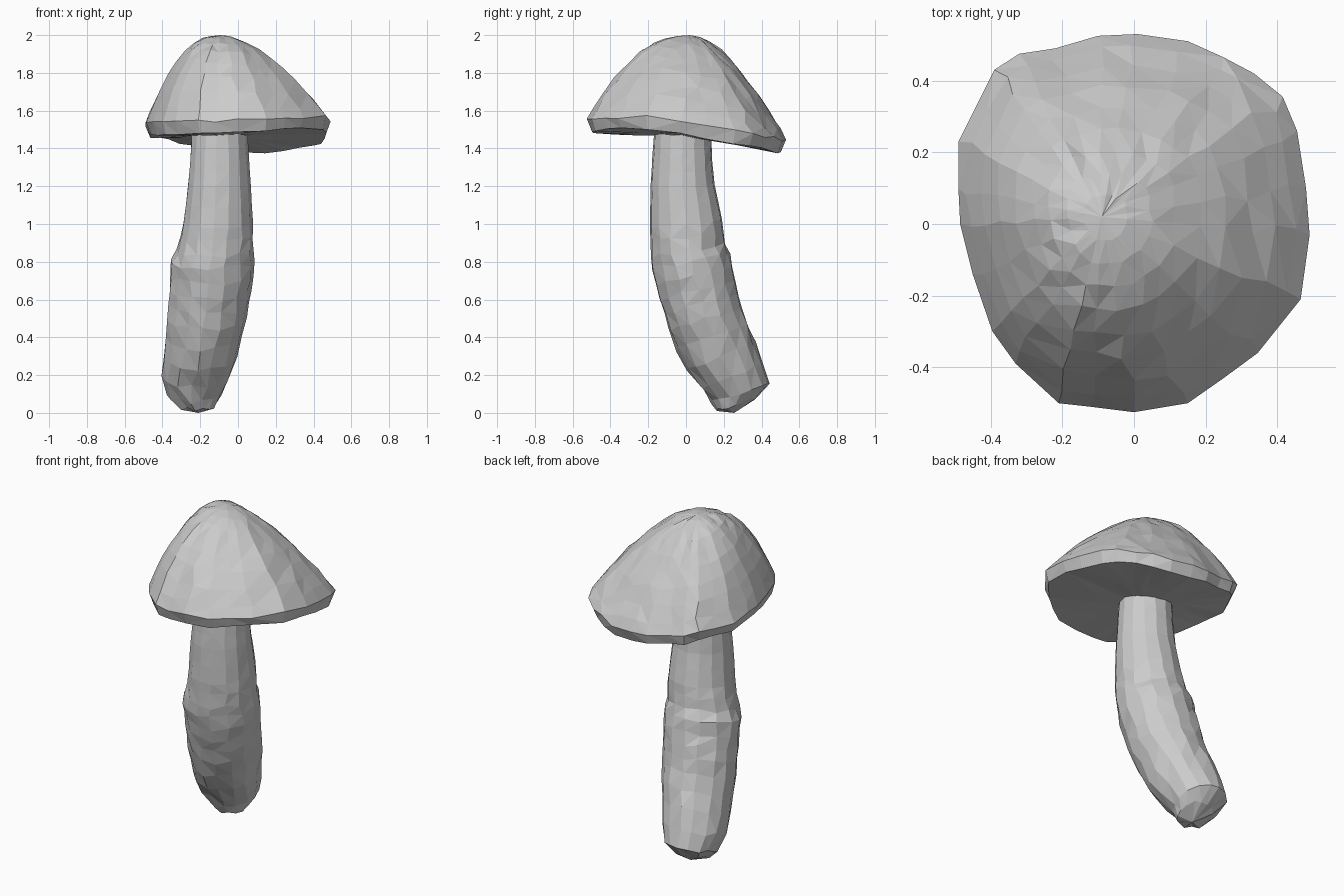
import bpy, bmesh, math, random

if "Cube" in bpy.data.objects:
    bpy.data.objects.remove(bpy.data.objects["Cube"])

random.seed(4)


def jit(a):
    return random.uniform(-a, a)


def loft(name, rings, start=None, end=None):
    """Skin a list of equal-length point rings, closing the ends on a point."""
    n = len(rings[0])
    verts = [p for r in rings for p in r]
    faces = []
    for j in range(len(rings) - 1):
        for i in range(n):
            k = (i + 1) % n
            faces.append((j * n + i, j * n + k, (j + 1) * n + k, (j + 1) * n + i))
    last = (len(rings) - 1) * n
    if start:
        verts.append(start)
        faces += [(len(verts) - 1, (i + 1) % n, i) for i in range(n)]
    if end:
        verts.append(end)
        faces += [(len(verts) - 1, last + i, last + (i + 1) % n) for i in range(n)]
    mesh = bpy.data.meshes.new(name)
    mesh.from_pydata(verts, [], faces)
    # Triangulate for the faceted, carved look
    bm = bmesh.new()
    bm.from_mesh(mesh)
    bmesh.ops.triangulate(bm, faces=bm.faces[:], quad_method='SHORT_EDGE')
    bm.to_mesh(mesh)
    bm.free()
    obj = bpy.data.objects.new(name, mesh)
    bpy.context.collection.objects.link(obj)
    return obj


# Stem: leaning rings given as centre x, y, z, radius x, y, tilt
stem = [
    (-.220, .265, .045, .10, .10, .33),
    (-.235, .290, .11, .145, .15, .33),
    (-.225, .245, .20, .18, .165, .37),
    (-.200, .187, .30, .19, .178, .36),
    (-.178, .142, .40, .20, .187, .34),
    (-.163, .104, .50, .21, .192, .30),
    (-.145, .061, .65, .215, .20, .25),
    (-.135, .025, .80, .216, .204, .18),
    (-.122, .010, .86, .200, .195, .16),
    (-.106, .000, 1.0, .183, .190, .12),
    (-.100, -.018, 1.2, .165, .168, .05),
    (-.098, -.02, 1.35, .154, .157, .02),
    (-.098, -.018, 1.475, .147, .149, 0),
]
# Halve the long gaps so the facets stay small
dense = []
for a, b in zip(stem, stem[1:]):
    dense.append(a)
    if b[2] - a[2] > .12:
        dense.append(tuple((p + q) / 2 for p, q in zip(a, b)))
dense.append(stem[-1])

SIDES = 15
rings = []
for cx, cy, cz, rx, ry, tilt in dense:
    rough = .010 if cz < .95 else .003
    ring = []
    for i in range(SIDES):
        a = 2 * math.pi * (i + jit(rough * 12)) / SIDES
        s = 1.015 + jit(rough * 2.5)
        dy = ry * s * math.sin(a)
        ring.append((cx + rx * s * math.cos(a), cy + dy,
                     max(.01, cz + tilt * dy + jit(rough * 1.3))))
    rings.append(ring)
loft("stem", rings, start=(-.21, .255, 0), end=(-.1, -.02, 1.475))

# Cap: lopsided rim outline seen from above
rim = [(.49, -.03), (.48, .1), (.455, .26), (.415, .355), (.335, .42), (.25, .465),
       (.15, .51), (.01, .53), (-.1, .525), (-.22, .49), (-.32, .475), (-.39, .43),
       (-.44, .33), (-.49, .23), (-.49, .1), (-.485, 0), (-.45, -.14), (-.395, -.3),
       (-.33, -.39), (-.21, -.5), (-.12, -.51), (0, -.525), (.15, -.5), (.25, -.43),
       (.345, -.36), (.465, -.21)]
AX, AY, TOP = -.09, .02, 2.0
wave = [jit(.012) for _ in rim]


def rim_z(i):
    """The rim sags towards the back right and lifts a little at the front right."""
    x, y = rim[i]
    sag = .18 * max(0, y) * min(1, 1 + 1.5 * x)
    return 1.54 - sag + .08 * max(0, x - y - .35) + wave[i]


def cap_ring(t):
    """Dome ring; the slope is fuller to the front left, flared to the back right."""
    ring = []
    for i, (x, y) in enumerate(rim):
        a = math.atan2(y - AY, x - AX)
        p = 1.93 - .36 * math.cos(a) - .28 * math.sin(a)
        loose = min(.014, .05 * t) if t < 1 else 0
        s = t + jit(loose)
        z = TOP - (TOP - rim_z(i)) * s ** p + jit(loose * .5)
        turn = jit(.05 * t) if t < 1 else 0
        dx, dy = (x - AX) * s, (y - AY) * s
        ring.append((AX + dx - dy * turn, AY + dy + dx * turn, min(z, 1.995)))
    return ring


def under_ring(t, drop):
    """Underside ring between the stem top (t=0) and the lower rim (t=1)."""
    ring = []
    for i, (x, y) in enumerate(rim):
        z = rim_z(i) - wave[i] - drop + jit(.008) * t
        s = .955 + jit(.015)
        ring.append((-.1 + (x * s + .1) * t, -.02 + (y * s + .02) * t,
                     1.465 + (z - 1.465) * t))
    return ring


cap = [under_ring(.5, .065), under_ring(1, .066)]
cap += [cap_ring(t) for t in (1, .93, .83, .72, .6, .48, .36, .24, .12)]
loft("cap", cap, start=(-.1, -.02, 1.465), end=(AX, AY, TOP))
